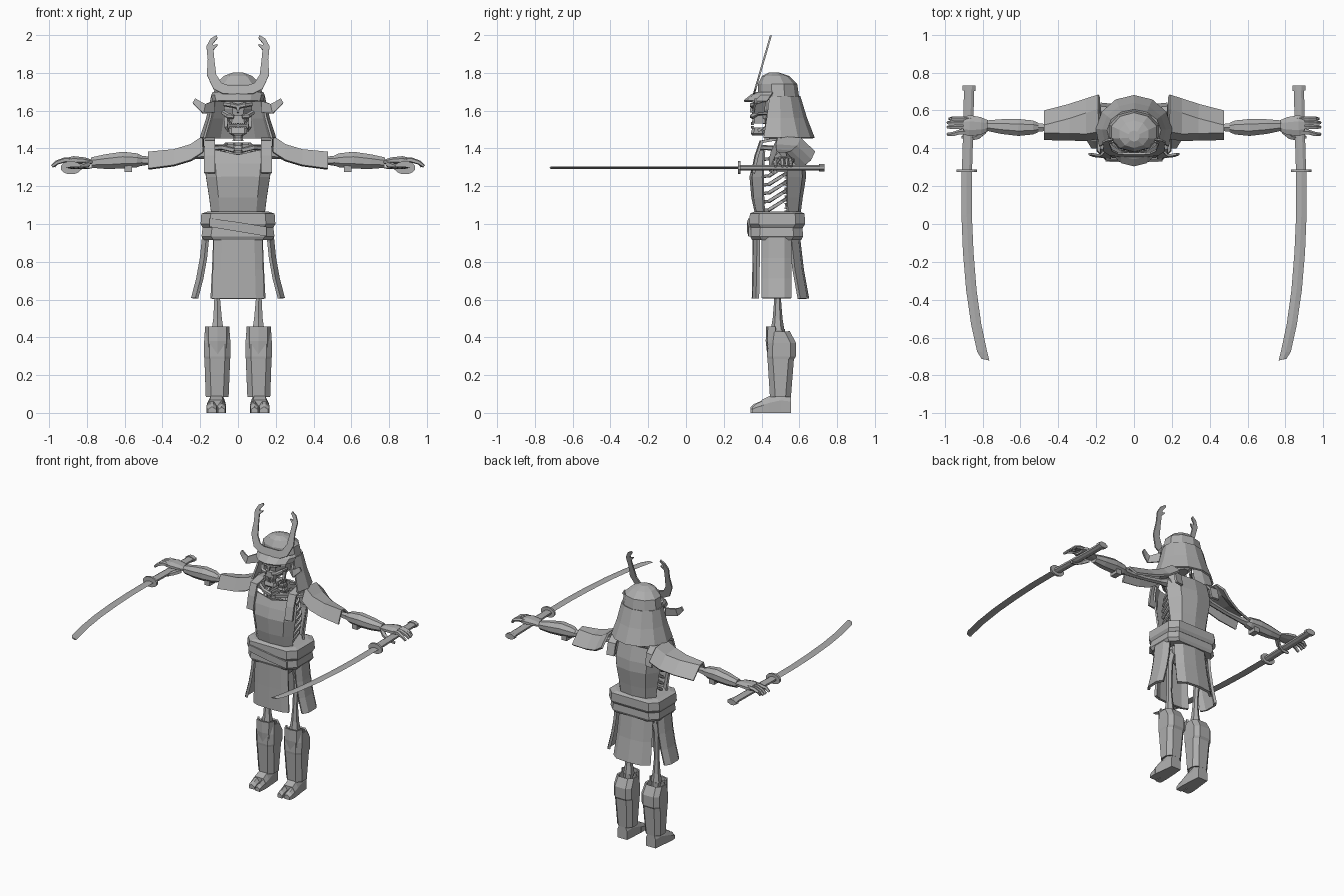
import bpy, bmesh, math
from mathutils import Vector

grey = bpy.data.materials.new("plain_grey")
grey.diffuse_color = (0.42, 0.42, 0.42, 1)


def mesh(name, verts, faces, thick=0, mirror=False):
    bm = bmesh.new()
    vs = [bm.verts.new(v) for v in verts]
    for f in faces:
        bm.faces.new([vs[i] for i in f])
    bmesh.ops.recalc_face_normals(bm, faces=bm.faces[:])
    me = bpy.data.meshes.new(name)
    bm.to_mesh(me)
    bm.free()
    me.materials.append(grey)
    ob = bpy.data.objects.new(name, me)
    bpy.context.collection.objects.link(ob)
    if thick:
        m = ob.modifiers.new("thickness", 'SOLIDIFY')
        m.thickness, m.offset = thick, 0
    if mirror:
        ob.modifiers.new("mirror", 'MIRROR').use_mirror_merge = False
    return ob


def loft(name, rings, closed=True, caps=True, **kw):
    n = len(rings[0])
    verts = [p for r in rings for p in r]
    faces = []
    for i in range(len(rings) - 1):
        for j in range(n if closed else n - 1):
            k = (j + 1) % n
            faces.append((i * n + j, i * n + k, i * n + n + k, i * n + n + j))
    if closed and caps:
        faces += [tuple(range(n)), tuple(range(len(verts) - n, len(verts)))]
    return mesh(name, verts, faces, **kw)


def sheet(name, rows, thick=0.012, **kw):
    return loft(name, rows, closed=False, thick=thick, **kw)


def arc(cy, rx, ry, z, a0, a1, n):
    angs = [math.radians(a0 + (a1 - a0) * i / n) for i in range(n + 1)]
    return [(rx * math.cos(a), cy + ry * math.sin(a), z) for a in angs]


def rect(x0, x1, y0, y1, z, c):
    """Horizontal rectangle with cut corners."""
    return [(x0 + c, y0, z), (x1 - c, y0, z), (x1, y0 + c, z), (x1, y1 - c, z),
            (x1 - c, y1, z), (x0 + c, y1, z), (x0, y1 - c, z), (x0, y0 + c, z)]


def box(name, x0, x1, y0, y1, z0, z1, **kw):
    return loft(name, [[(x0, y0, z), (x1, y0, z), (x1, y1, z), (x0, y1, z)] for z in (z0, z1)], **kw)


def tube(name, pts, radii, n=6, flat=1.0, **kw):
    """Faceted tube along a path; flat scales its second axis."""
    pts = [Vector(p) for p in pts]
    rings = []
    for i, p in enumerate(pts):
        d = (pts[min(i + 1, len(pts) - 1)] - pts[max(i - 1, 0)]).normalized()
        ref = Vector((0, 0, 1)) if abs(d.z) < 0.8 else Vector((0, 1, 0))
        u = d.cross(ref).normalized()
        w = u.cross(d)
        r = radii[i] if isinstance(radii, (list, tuple)) else radii
        rings.append([p + u * r * math.cos(2 * math.pi * (k + .5) / n)
                      + w * r * flat * math.sin(2 * math.pi * (k + .5) / n) for k in range(n)])
    return loft(name, rings, **kw)


# Helmet: bowl, flared neck guard, visor, side wings and horns
loft("helmet_bowl", [arc(cy, rx, ry, z, 18, 342, 9) for z, cy, rx, ry in
     ((1.66, .49, .138, .108), (1.74, .485, .122, .1), (1.78, .475, .078, .07), (1.797, .465, .03, .028))],
     thick=.008)
sheet("neck_guard", [arc(.49, rx, ry, z, -25, 205, 8) for z, rx, ry in
      ((1.675, .137, .11), (1.56, .163, .145), (1.455, .197, .186))])
sheet("visor", [arc(.46, .13, .085, 1.695, 180, 360, 6), arc(.45, .138, .105, 1.68, 180, 360, 6),
                arc(.43, .13, .122, 1.65, 180, 360, 6)], .01)
sheet("helmet_wing", [[(.125, .41, 1.59), (.13, .42, 1.65)], [(.185, .355, 1.585), (.175, .365, 1.635)],
                      [(.215, .36, 1.615), (.195, .365, 1.645)], [(.24, .37, 1.64), (.225, .37, 1.665)]], mirror=True)
horn = [(0, 1.685, 0, 1.735), (.08, 1.69, .055, 1.735), (.13, 1.715, .087, 1.745), (.165, 1.79, .115, 1.79),
        (.16, 1.87, .125, 1.87), (.167, 1.94, .13, 1.925), (.145, 1.98, .132, 1.955), (.115, 1.998, .108, 1.985)]
lean = lambda x, z: (x, .36 + (z - 1.69) * .29, z)
sheet("helmet_horn", [[lean(a, b), lean(c, d)] for a, b, c, d in horn], .01, mirror=True)
sheet("horn_barb", [[lean(.132, 1.92), lean(.132, 1.945)], [lean(.108, 1.945), lean(.109, 1.952)]], .01, mirror=True)

# Skull: set-back cranium with brow, cheeks, nose and jaws in front
loft("cranium", [arc(.465, rx, ry, z, 22, 338, 7) for z, rx, ry in
     ((1.53, .045, .06), (1.56, .068, .088), (1.61, .08, .098), (1.67, .075, .09), (1.72, .04, .05))])
tube("brow", [(.0, .352, 1.622), (.035, .35, 1.63), (.072, .375, 1.635)], [.012, .014, .012], mirror=True)
tube("cheekbone", [(.022, .35, 1.568), (.052, .355, 1.572), (.076, .385, 1.59), (.076, .44, 1.585)],
     [.012, .015, .013, .009], mirror=True)
tube("nose_bridge", [(0, .35, 1.625), (0, .343, 1.59)], [.011, .008], 4)
loft("upper_jaw", [rect(-w, w, y, .43, z, .012) for w, y, z in ((.042, .35, 1.532), (.047, .352, 1.575))])
loft("lower_jaw", [rect(-w, w, y, .42, z, .014) for w, y, z in
     ((.03, .35, 1.468), (.047, .343, 1.48), (.05, .352, 1.512))])
tube("jaw_hinge", [(.046, .385, 1.495), (.062, .425, 1.51), (.066, .435, 1.58)], .012, 4, mirror=True)
for i in range(4):
    x = .005 + .0105 * i
    for z0, z1 in ((1.524, 1.54), (1.505, 1.52)):
        box("tooth", x, x + .008, .343 + i * .002, .36, z0, z1, mirror=True)

# Spine, ribs, collarbones and pelvis
for i in range(14):
    z = .92 + i * .04
    y = .55 - max(0, i - 9) * .016
    loft("vertebra", [rect(-r, r, y - r, y + r, z + h, .01) for r, h in ((.03, 0), (.024, .015), (.029, .032))])
for i in range(7):
    z, w = 1.1 + i * .045, (.12, .13, .135, .135, .13, .12, .1)[i]
    tube("rib", [(.015, .56, z + .055), (.6 * w, .565, z + .055), (w, .51, z + .02), (w * .95, .44, z - .025),
                 (.025, .395, z - .03)], .011, 4, mirror=True)
box("breastbone", -.022, .022, .388, .402, 1.12, 1.37)
tube("collarbone", [(.02, .4, 1.39), (.08, .405, 1.405), (.18, .49, 1.4)], .014, 5, mirror=True)
sheet("shoulder_blade", [[(.06, .58, 1.38), (.17, .55, 1.39)], [(.07, .585, 1.3), (.12, .575, 1.29)]], mirror=True)
loft("pelvis", [rect(-w, w, y, .56, z, .03) for w, y, z in ((.06, .46, .82), (.115, .45, .87), (.125, .46, .94))])

# Breastplate, backplate and shoulder straps
plate = ((1.05, .137, .372, .415, .6), (1.14, .148, .352, .41, .612), (1.25, .165, .342, .408, .63),
         (1.32, .174, .36, .41, .625))


def panel(z, w, mid, side, dip=0):
    return [(-w, side, z), (-.68 * w, mid + (side - mid) * .2, z), (0, mid, z - dip),
            (.68 * w, mid + (side - mid) * .2, z), (w, side, z)]


sheet("breastplate", [panel(z, w, f, s) for z, w, f, s, b in plate] + [panel(1.39, .165, .382, .415, .025)])
sheet("backplate", [panel(z, w, b, .535) for z, w, f, s, b in plate] + [panel(1.42, .16, .6, .54)])
sheet("shoulder_strap", [[(.122, y, z), (.178, y + .006, z)] for y, z in
      ((.352, 1.27), (.37, 1.36), (.395, 1.435), (.47, 1.45), (.56, 1.445), (.61, 1.4), (.628, 1.32))],
      .016, mirror=True)

# Wrapped sash and its knot
loft("lower_sash", [rect(-w, w, a, b, z, .05) for w, a, b, z in
     ((.18, .35, .61, .915), (.193, .34, .62, .935), (.185, .345, .615, 1.0))])
loft("upper_sash", [rect(-w, w, a, b, z, .05) for w, a, b, z in
     ((.187, .345, .618, .98), (.198, .335, .63, 1.0), (.194, .338, .628, 1.055), (.165, .36, .605, 1.065))])
sheet("sash_fold", [[(-.15, .337, .985), (-.15, .337, 1.03)], [(0, .33, .96), (0, .33, 1.01)],
                    [(.15, .337, .935), (.15, .337, .985)]], .014)

# Four skirt panels
sheet("front_skirt", [panel(z, w, y, y + .022) for z, w, y in
      ((.93, .125, .362), (.76, .13, .36), (.605, .136, .357))], .018)
sheet("back_skirt", [panel(z, w, y, y - .045) for z, w, y in
      ((.93, .125, .595), (.76, .132, .615), (.605, .14, .643))], .018)
sheet("side_skirt", [[(x - .022, .405, z), (x, .44, z), (x, .52, z), (x - .022, .555, z)] for x, z in
      ((.182, .93), (.193, .82), (.213, .71), (.24, .607))], .018, mirror=True)

# Legs: thigh bone, shin bone, greave, knee plate and split-toe foot
tube("thigh_bone", [(.1, .5, .89), (.115, .495, .8), (.11, .485, .6), (.108, .485, .5), (.108, .485, .44)],
     [.03, .022, .018, .026, .036], mirror=True)
tube("shin_bone", [(.108, .49, .44), (.108, .5, .36), (.11, .5, .09)], [.034, .02, .02], mirror=True)
loft("greave", [rect(a, b, c, d, z, .025) for a, b, c, d, z in
     ((.055, .165, .45, .55, .085), (.047, .172, .437, .566, .285), (.045, .174, .435, .576, .3),
      (.045, .174, .437, .576, .37), (.05, .17, .445, .545, .43))], caps=False, thick=.012, mirror=True)
sheet("knee_plate", [[(.05, .475, z), (.065, y + .008, z), (.108, y, z), (.153, y + .008, z), (.17, .475, z)]
      for y, z in ((.437, .3), (.428, .38), (.43, .457))], .012, mirror=True)


def foot_part(name, secs):
    loft(name, [[(a, y, 0), (b, y, 0), (b, y, h * .6), (b - .018, y, h), (a + .018, y, h), (a, y, h * .6)]
                for y, a, b, h in secs], mirror=True)


foot_part("foot", [(.555, .075, .15, .1), (.5, .07, .155, .11), (.44, .066, .163, .088), (.4, .064, .166, .068)])
foot_part("big_toe", [(.41, .064, .108, .068), (.36, .066, .107, .047), (.342, .069, .105, .03)])
foot_part("small_toes", [(.41, .112, .167, .066), (.37, .113, .166, .047), (.35, .115, .16, .03)])

# Shoulder guards and arms
sheet("shoulder_guard", [[(x, y0, z - d), (x, y0 + .035, z), (x, y1 - .075, z - .008), (x, y1, z - d)]
      for x, y0, y1, z, d in ((.185, .455, .68, 1.46, .08), (.25, .445, .66, 1.417, .08),
                              (.34, .447, .63, 1.39, .08), (.475, .45, .595, 1.377, .085))], .014, mirror=True)
tube("upper_arm_bone", [(.165, .515, 1.375), (.21, .515, 1.365), (.35, .51, 1.345), (.46, .51, 1.335), (.52, .51, 1.335)],
     [.032, .02, .017, .02, .028], mirror=True)
tube("forearm_guard", [(.505, .51, 1.335), (.535, .51, 1.337), (.61, .51, 1.338), (.7, .515, 1.33), (.775, .52, 1.325)],
     [.026, .04, .048, .042, .03], 8, mirror=True)
box("forearm_tie", .56, .6, .48, .54, 1.275, 1.31, mirror=True)

# Hands laid over the sword grips
tube("palm", [(.765, .52, 1.326), (.81, .518, 1.335), (.87, .52, 1.338), (.9, .52, 1.334)],
     [.028, .05, .06, .05], 8, flat=.38, mirror=True)
for y0, y1, end in ((.555, .556, .975), (.535, .535, .985), (.512, .512, .985), (.485, .474, .985)):
    tube("finger", [(.86, y0, 1.34), (.92, y0, 1.338), (.96, y1, 1.325), (end, y1, 1.305)],
         [.013, .014, .012, .009], 5, mirror=True)
tube("thumb", [(.79, .49, 1.32), (.825, .462, 1.305), (.87, .45, 1.285), (.91, .46, 1.275)],
     [.016, .016, .013, .009], 5, mirror=True)

# Swords: grip, pommel, oval guard and curved blade
tube("sword_grip", [(.883, .275, 1.298), (.876, .5, 1.298), (.872, .71, 1.298)], .029, 8, flat=.55, mirror=True)
tube("sword_pommel", [(.872, .705, 1.298), (.871, .732, 1.298)], .037, 8, flat=.55, mirror=True)
tube("sword_guard", [(.884, .288, 1.298), (.884, .274, 1.298)], .055, 12, flat=.65, mirror=True)
blade = [(.857, .912, .28, .28), (.857, .912, .05, .05), (.848, .904, -.15, -.15), (.832, .887, -.35, -.35),
         (.807, .861, -.53, -.53), (.775, .829, -.68, -.675), (.764, .806, -.722, -.712)]
loft("sword_blade", [[(a, ya, 1.298), ((a + b) / 2, (ya + yb) / 2, 1.304), (b, yb, 1.298),
                      ((a + b) / 2, (ya + yb) / 2, 1.292)] for a, b, ya, yb in blade], mirror=True)
